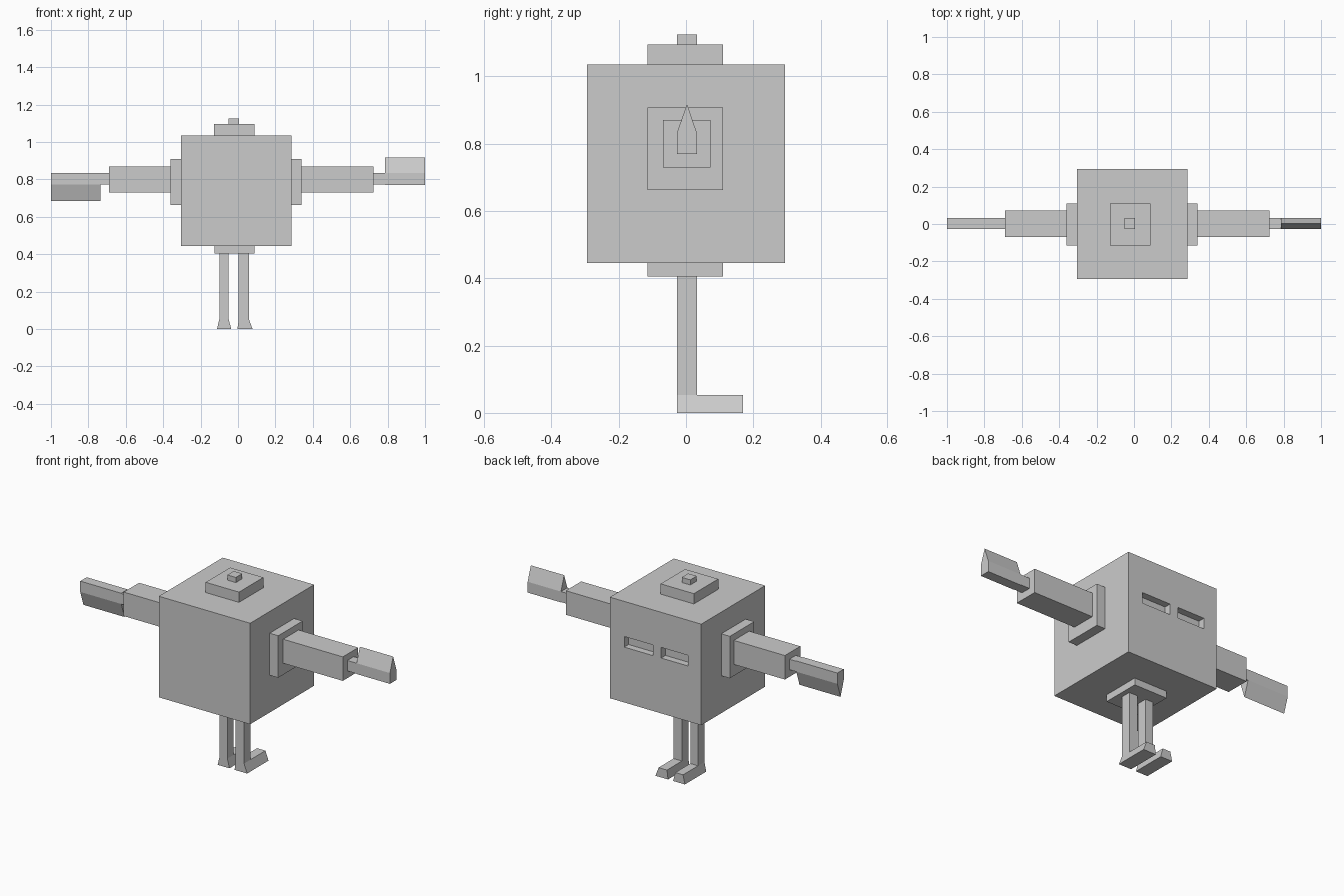
import bpy

if "Cube" in bpy.data.objects:
    bpy.data.objects.remove(bpy.data.objects["Cube"])

grey = bpy.data.materials.new("plain grey")
grey.diffuse_color = (0.6, 0.6, 0.6, 1)
grey.use_nodes = True
grey.node_tree.nodes["Principled BSDF"].inputs["Base Color"].default_value = grey.diffuse_color


def make(name, verts, faces):
    mesh = bpy.data.meshes.new(name)
    mesh.from_pydata(verts, [], faces)
    mesh.materials.append(grey)
    obj = bpy.data.objects.new(name, mesh)
    bpy.context.collection.objects.link(obj)
    return obj


def prism(name, ring_a, ring_b):
    """Solid between two matching rings of points."""
    n = len(ring_a)
    faces = [tuple(reversed(range(n))), tuple(range(n, 2 * n))]
    faces += [(i, (i + 1) % n, n + (i + 1) % n, n + i) for i in range(n)]
    obj = make(name, ring_a + ring_b, faces)
    # keep every normal pointing outward
    import bmesh
    bm = bmesh.new()
    bm.from_mesh(obj.data)
    bmesh.ops.recalc_face_normals(bm, faces=bm.faces)
    bm.to_mesh(obj.data)
    bm.free()
    return obj


def box(name, x, y, z):
    ring = [(x[0], y[0]), (x[1], y[0]), (x[1], y[1]), (x[0], y[1])]
    return prism(name, [(a, b, z[0]) for a, b in ring], [(a, b, z[1]) for a, b in ring])


WIDE = (-0.115, 0.11)     # depth of the mounting plates
ARM = (-0.069, 0.073)     # depth of the upper arms
THIN = (-0.027, 0.032)    # depth of hands, legs and knob

# Cube body with two eye slots cut into the rear face
body = box("body", (-0.305, 0.285), (-0.295, 0.295), (0.445, 1.035))
for i, span in enumerate([(0.006, 0.192), (-0.22, -0.046)]):
    cutter = box("eye_cutter", span, (0.255, 0.4), (0.768, 0.83))
    mod = body.modifiers.new("eye_slot", 'BOOLEAN')
    mod.operation = 'DIFFERENCE'
    mod.solver = 'EXACT'
    mod.object = cutter
    bpy.context.view_layer.objects.active = body
    bpy.ops.object.modifier_apply(modifier=mod.name)
    bpy.data.objects.remove(cutter)

# Top plate, knob and hip plate
box("top_plate", (-0.128, 0.087), WIDE, (1.035, 1.095))
box("top_knob", (-0.05, 0.005), THIN, (1.095, 1.125))
box("hip_plate", (-0.125, 0.087), WIDE, (0.405, 0.445))

# Shoulders, upper arms and wrists
for side, plate, arm, wrist in [
        ("right", (0.285, 0.34), (0.34, 0.725), (0.725, 0.785)),
        ("left", (-0.36, -0.305), (-0.69, -0.36), (-0.735, -0.69))]:
    box(side + "_shoulder", plate, WIDE, (0.663, 0.908))
    box(side + "_upper_arm", arm, ARM, (0.73, 0.87))
    box(side + "_wrist", wrist, THIN, (0.772, 0.833))

# Pointed hands: one ridge up, the other ridge down
for name, x0, x1, flat, shoulder, tip in [
        ("right_hand", 0.785, 1.0, 0.77, 0.833, 0.918),
        ("left_hand", -1.0, -0.735, 0.835, 0.772, 0.685)]:
    profile = [(THIN[0], flat), (THIN[1], flat), (THIN[1], shoulder),
               (0.003, tip), (THIN[0], shoulder)]
    prism(name, [(x0, y, z) for y, z in profile], [(x1, y, z) for y, z in profile])

# Legs with flared feet reaching to the rear
for side, leg, sole in [("right", (0.004, 0.058), (-0.003, 0.078)),
                        ("left", (-0.1, -0.05), (-0.112, -0.036))]:
    box(side + "_leg", leg, THIN, (0.053, 0.405))
    profile = [(sole[0], 0), (sole[1], 0), (leg[1], 0.053), (leg[0], 0.053)]
    prism(side + "_foot", [(x, THIN[0], z) for x, z in profile],
          [(x, 0.17, z) for x, z in profile])
